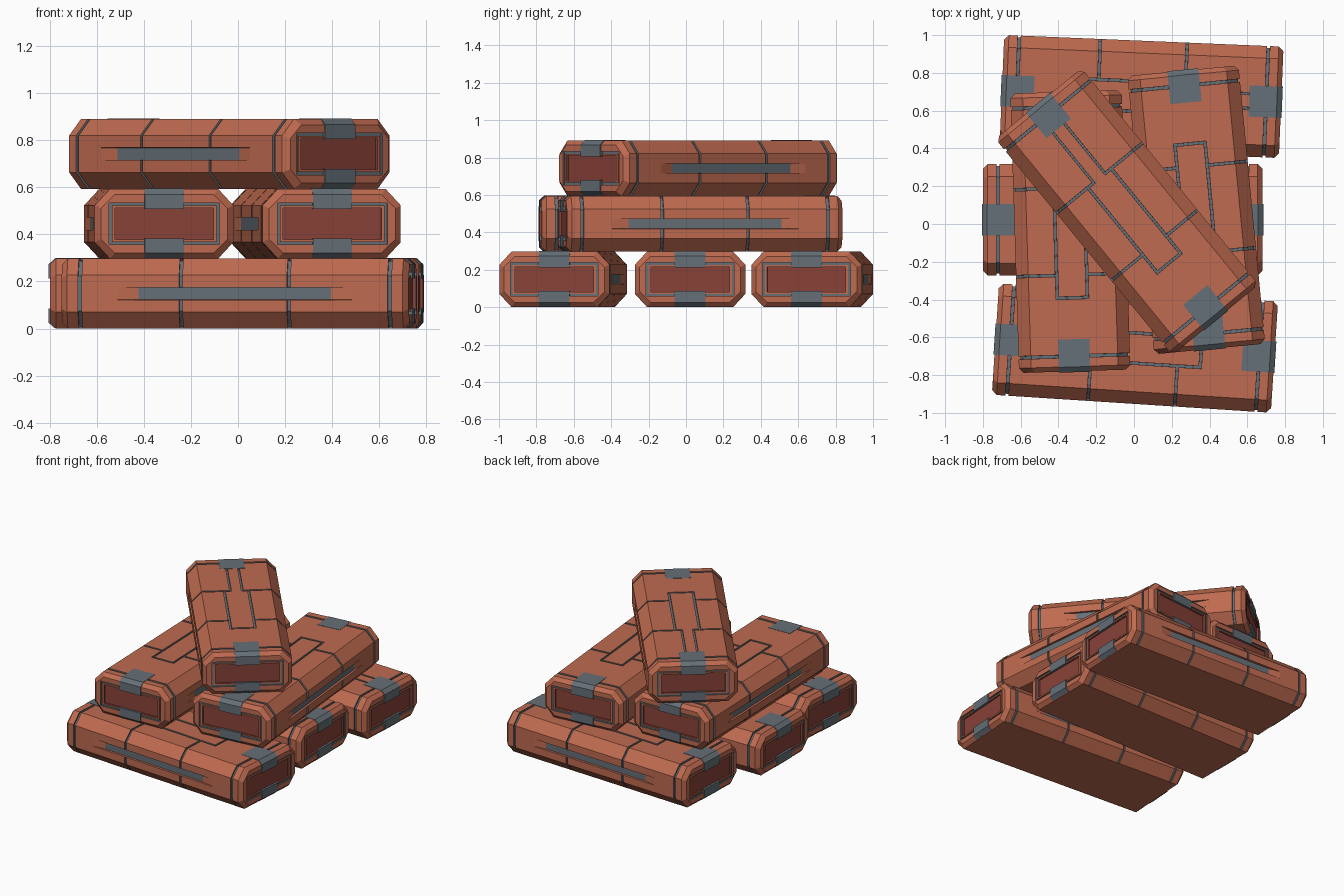
import bpy, bmesh, math
from mathutils import Matrix

if "Cube" in bpy.data.objects:
    bpy.data.objects.remove(bpy.data.objects["Cube"], do_unlink=True)


def material(name, rgb):
    m = bpy.data.materials.new(name)
    m.use_nodes = True
    m.diffuse_color = (*rgb, 1)
    bsdf = m.node_tree.nodes["Principled BSDF"]
    bsdf.inputs["Base Color"].default_value = (*rgb, 1)
    bsdf.inputs["Roughness"].default_value = 0.8
    return m


ORANGE, SLATE, RED = 0, 1, 2
MATERIALS = [material("rust_orange", (0.52, 0.145, 0.08)),
             material("slate_grey", (0.13, 0.16, 0.185)),
             material("dark_red", (0.25, 0.055, 0.04))]

HALF_L, HALF_W, HEIGHT = 0.74, 0.295, 0.297
MID = HEIGHT / 2
BEVEL = 0.025


def mirrored(half):
    """Close a right-hand half profile of (y, z) points."""
    return half + [(-y, z) for y, z in reversed(half)]


def shrink(profile, amount):
    ky, kz = 1 - amount / HALF_W, 1 - amount / MID
    return [(y * ky, MID + (z - MID) * kz) for y, z in profile]


def loft(bm, rings, colours):
    """Join rings of (x, profile) with quads, one colour per band."""
    loops = [[bm.verts.new((x, y, z)) for y, z in prof] for x, prof in rings]
    for a, b, colour in zip(loops, loops[1:], colours):
        n = len(a)
        for i in range(n):
            j = (i + 1) % n
            bm.faces.new((a[i], a[j], b[j], b[i])).material_index = colour
    return loops


def finish(bm, name):
    mesh = bpy.data.meshes.new(name)
    bm.to_mesh(mesh)
    bm.free()
    for m in MATERIALS:
        mesh.materials.append(m)
    return mesh


def is_seam(f):
    """Panel seams: four rings, plus the stepped outline on the lid."""
    x, y, z = f.calc_center_median()
    ay, lid = abs(y), z > HEIGHT - 0.001
    if z < 0.01:
        return False
    if 0.652 < abs(x) < 0.668:
        return True
    if 0.223 < abs(x) < 0.237:
        if not lid:
            return not is_handle(f)
        if ay > (0.033 if x > 0 else 0.073):
            return True
    if not lid:
        return False
    wide = 0.073 < ay < 0.087 and -0.358 < x < 0.237
    wide_end = -0.358 < x < -0.344 and ay < 0.087
    narrow = 0.033 < ay < 0.045 and 0.223 < x < 0.66
    return wide or wide_end or narrow


def is_handle(f):
    x, y, z = f.calc_center_median()
    return abs(y) > 0.28 and 0.122 < z < 0.175 and abs(x) < 0.5


def crate_body():
    bm = bmesh.new()
    side = [(0.23, 0), (HALF_W, 0.07), (HALF_W, 0.122), (HALF_W, 0.175), (HALF_W, 0.227)]
    lid = [(y, HEIGHT) for y in (0.23, 0.087, 0.073, 0.045, 0.033)]
    profile = mirrored(side + lid)
    half = [0.223, 0.237, 0.344, 0.358, 0.41, 0.5, 0.652, 0.668, HALF_L - BEVEL]
    rings = [(x, profile) for x in [-x for x in reversed(half)] + half]
    tip = shrink(profile, BEVEL)
    rings = [(-HALF_L, tip)] + rings + [(HALF_L, tip)]
    loft(bm, rings, [ORANGE] * (len(rings) - 1))
    bm.normal_update()

    # Sunken seams
    seams = [f for f in bm.faces if is_seam(f)]
    handles = [f for f in bm.faces if is_handle(f)]
    walls = bmesh.ops.inset_region(bm, faces=seams, thickness=0.0005, depth=-0.01,
                                   use_boundary=True, use_even_offset=True)["faces"]
    for f in seams + walls:
        f.material_index = SLATE

    # Side slots with a grey floor and ramped ends
    bmesh.ops.inset_region(bm, faces=handles, thickness=0.0005, depth=-0.015,
                           use_boundary=True, use_even_offset=True)
    for v in {v for f in handles for v in f.verts}:
        if abs(v.co.x) > 0.49:
            v.co.y = math.copysign(HALF_W, v.co.y)
    for f in handles:
        if abs(f.calc_center_median().x) < 0.41:
            f.material_index = SLATE
    return finish(bm, "crate_body")


def both_ends(bm):
    bmesh.ops.remove_doubles(bm, verts=bm.verts[:], dist=0.0001)
    dup = bmesh.ops.duplicate(bm, geom=bm.verts[:] + bm.edges[:] + bm.faces[:])["geom"]
    verts = [g for g in dup if isinstance(g, bmesh.types.BMVert)]
    bmesh.ops.rotate(bm, verts=verts, cent=(0, 0, 0), matrix=Matrix.Rotation(math.pi, 3, "Z"))


def end_panels():
    """Octagonal end face stepping into a framed rectangular panel."""
    bm = bmesh.new()
    octagon = mirrored([(0.23, 0), (HALF_W, 0.07), (HALF_W, 0.227), (0.23, HEIGHT)])

    def rect(w, h):
        return mirrored([(w, MID - h)] * 2 + [(w, MID + h)] * 2)

    outer, rim, inner = rect(0.235, 0.089), rect(0.223, 0.077), rect(0.21, 0.067)
    rings = [(HALF_L, shrink(octagon, BEVEL)), (HALF_L, outer), (0.73, outer),
             (0.73, rim), (0.738, rim), (0.738, inner), (0.725, inner)]
    loops = loft(bm, rings, [ORANGE, SLATE, SLATE, ORANGE, ORANGE, RED])
    last = loops[-1]
    bm.faces.new([last[i] for i in (0, 2, 4, 6)]).material_index = RED
    both_ends(bm)
    return finish(bm, "end_panels")


def end_clips():
    """Grey latches: one wrapping over the lid edge, one on the lower end."""
    bm = bmesh.new()
    upper = [(0.57, 0.299), (0.717, 0.299), (0.745, 0.274), (0.745, 0.212),
             (0.73, 0.212), (0.73, 0.265), (0.71, 0.285), (0.57, 0.285)]
    lower = [(0.745, 0.085), (0.745, 0.024), (0.72, 0.002), (0.71, 0.01), (0.73, 0.085)]
    for outline in (upper, lower):
        face = bm.faces.new([bm.verts.new((x, -0.083, z)) for x, z in outline])
        new = bmesh.ops.extrude_face_region(bm, geom=[face], use_keep_orig=True)["geom"]
        verts = [g for g in new if isinstance(g, bmesh.types.BMVert)]
        bmesh.ops.translate(bm, verts=verts, vec=(0, 0.166, 0))
    bmesh.ops.recalc_face_normals(bm, faces=bm.faces[:])
    for f in bm.faces:
        f.material_index = SLATE
    both_ends(bm)
    return finish(bm, "end_clips")


# Stack of crates: name, x, y, layer, heading in degrees
CRATES = [
    ("bottom_front", 0.005, -0.657, 0, 176.3),
    ("bottom_middle", -0.06, 0.022, 0, 0),
    ("bottom_back", 0.04, 0.675, 0, -2.4),
    ("middle_left", -0.337, -0.04, 1, 91.8),
    ("middle_right", 0.33, 0.075, 1, 275.5),
    ("top", -0.037, 0.065, 2, 129.3),
]
PARTS = [crate_body(), end_panels(), end_clips()]

for name, x, y, layer, heading in CRATES:
    for mesh in PARTS:
        ob = bpy.data.objects.new(f"{name}_{mesh.name}", mesh)
        ob.location = (x, y, layer * HEIGHT)
        ob.rotation_euler.z = math.radians(heading)
        bpy.context.collection.objects.link(ob)
